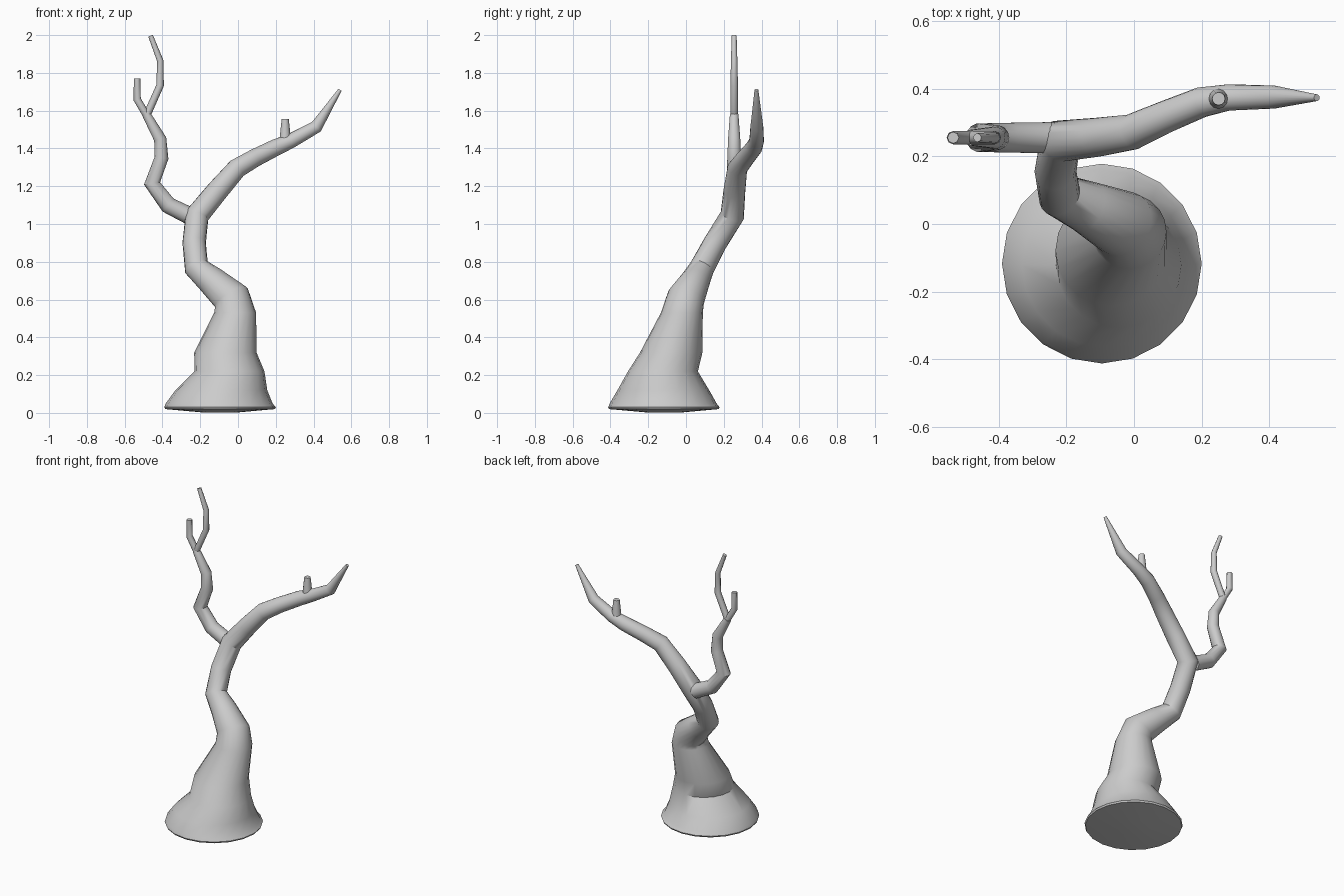
import bpy, bmesh, math
from mathutils import Vector


def tube(name, rings, sides, flat=0, angle=40):
    """Skin circular rings (x, y, z, radius); the first `flat` rings stay horizontal."""
    bm = bmesh.new()
    pts = [Vector(r[:3]) for r in rings]
    loops = []
    for i, p in enumerate(pts):
        before = (p - pts[i - 1]).normalized() if i else Vector()
        after = (pts[i + 1] - p).normalized() if i + 1 < len(pts) else Vector()
        t = Vector((0, 0, 1)) if i < flat else (before + after).normalized()
        # minimal rotation from vertical keeps the rings from twisting
        q = Vector((0, 0, 1)).rotation_difference(t)
        loops.append([bm.verts.new(p + q @ Vector((math.cos(a), math.sin(a), 0)) * rings[i][3])
                      for a in (2 * math.pi * k / sides for k in range(sides))])
    for a, b in zip(loops, loops[1:]):
        for k in range(sides):
            n = (k + 1) % sides
            bm.faces.new((a[k], a[n], b[n], b[k]))
    bm.faces.new(loops[0][::-1])
    bm.faces.new(loops[-1])
    mesh = bpy.data.meshes.new(name)
    bm.to_mesh(mesh)
    bm.free()
    obj = bpy.data.objects.new(name, mesh)
    bpy.context.collection.objects.link(obj)
    bpy.ops.object.select_all(action='DESELECT')
    obj.select_set(True)
    bpy.context.view_layer.objects.active = obj
    bpy.ops.object.shade_smooth_by_angle(angle=math.radians(angle))
    return obj


# Flared trunk that bends left and back, then sweeps into the right branch
tube("trunk", [
    (-0.095, -0.115, 0.003, 0.10),
    (-0.095, -0.117, 0.02, 0.29),
    (-0.095, -0.117, 0.03, 0.295),
    (-0.10, -0.121, 0.05, 0.283),
    (-0.088, -0.12, 0.12, 0.243),
    (-0.045, -0.122, 0.22, 0.185),
    (-0.067, -0.078, 0.32, 0.165),
    (-0.015, -0.022, 0.53, 0.111),
    (-0.035, 0.00, 0.61, 0.100),
    (-0.14, 0.05, 0.70, 0.078),
    (-0.22, 0.085, 0.77, 0.066),
    (-0.232, 0.155, 0.90, 0.062),
    (-0.217, 0.245, 1.045, 0.064),
    (-0.11, 0.256, 1.175, 0.058),
    (-0.005, 0.272, 1.295, 0.053),
    (0.09, 0.315, 1.35, 0.048),
    (0.20, 0.36, 1.405, 0.045),
    (0.28, 0.374, 1.44, 0.039),
    (0.415, 0.375, 1.515, 0.034),
    (0.54, 0.373, 1.71, 0.010),
], 20, flat=8)

# Cut stub on the right branch
tube("stub", [(0.25, 0.37, 1.42, 0.033), (0.25, 0.37, 1.555, 0.019)], 12)

# Crooked left branch
tube("left_branch", [
    (-0.25, 0.255, 1.04, 0.047),
    (-0.37, 0.255, 1.10, 0.045),
    (-0.455, 0.255, 1.215, 0.043),
    (-0.405, 0.255, 1.35, 0.037),
    (-0.412, 0.255, 1.45, 0.033),
    (-0.485, 0.255, 1.58, 0.023),
], 14)

# Two twigs forking from the left branch
tube("outer_twig", [
    (-0.475, 0.255, 1.56, 0.020),
    (-0.534, 0.255, 1.66, 0.020),
    (-0.534, 0.255, 1.77, 0.017),
], 8, angle=50)
tube("inner_twig", [
    (-0.485, 0.255, 1.57, 0.020),
    (-0.412, 0.255, 1.735, 0.020),
    (-0.412, 0.255, 1.865, 0.017),
    (-0.463, 0.255, 1.997, 0.013),
], 8, angle=50)
